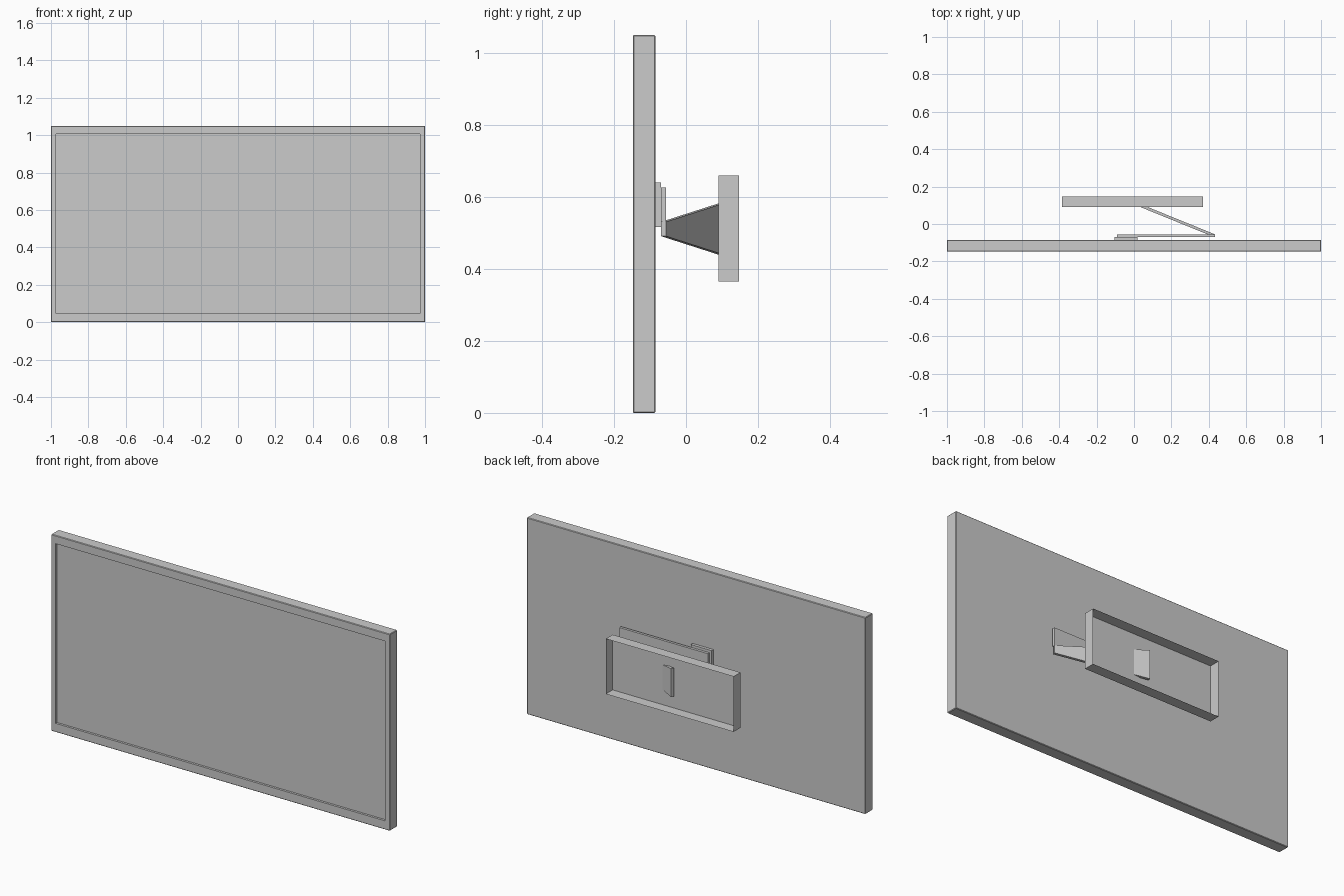
import bpy, bmesh
from mathutils import Vector

if "Cube" in bpy.data.objects:
    bpy.data.objects.remove(bpy.data.objects["Cube"])


def finish(name, bm):
    bmesh.ops.recalc_face_normals(bm, faces=bm.faces)
    mesh = bpy.data.meshes.new(name)
    bm.to_mesh(mesh)
    bm.free()
    obj = bpy.data.objects.new(name, mesh)
    bpy.context.collection.objects.link(obj)
    return obj


def box_bm(lo, hi):
    bm = bmesh.new()
    bmesh.ops.create_cube(bm, size=1)
    lo, hi = Vector(lo), Vector(hi)
    for v in bm.verts:
        v.co = (lo + hi) / 2 + v.co * (hi - lo)
    return bm


def facing(bm, axis, sign):
    bm.normal_update()
    return next(f for f in bm.faces if f.normal[axis] * sign > 0.9)


# Television: chamfered slab with a recessed screen
bm = box_bm((-1, -0.148, 0), (1, -0.085, 1.05))
bmesh.ops.bevel(bm, geom=bm.edges[:], offset=0.003, segments=1, affect='EDGES')
bm.normal_update()
front = max((f for f in bm.faces if f.normal.y < -0.9), key=lambda f: f.calc_area())
bmesh.ops.inset_region(bm, faces=[front], thickness=0.034)
for v in front.verts:
    v.co.z = 0.047 if v.co.z < 0.5 else 1.006
screen = bmesh.ops.extrude_discrete_faces(bm, faces=[front])["faces"][0]
bmesh.ops.translate(bm, verts=screen.verts[:], vec=(0, 0.012, 0))
finish("television", bm)

# Plate on the back of the television
finish("screen_plate", box_bm((-0.103, -0.085, 0.517), (0.02, -0.069, 0.64)))

# Straight arm lying along the television
finish("straight_arm", box_bm((-0.09, -0.069, 0.531), (0.432, -0.055, 0.626)))

# Angled arm widening from the elbow to the wall box, poking through its floor
bm = box_bm((-1, -1, -1), (1, 1, 1))
elbow, tip = Vector((0.432, -0.055, 0.511)), Vector((0.004, 0.119, 0.511))
along = (tip - elbow).normalized()
thick = Vector((-along.y, along.x, 0)) * 0.015
for v in bm.verts:
    end, half = (tip, 0.076) if v.co.x < 0 else (elbow, 0.02)
    side = thick if v.co.y < 0 else Vector()
    v.co = end + side + Vector((0, 0, half * v.co.z))
finish("angled_arm", bm)

# Wall box: thin tray open towards the wall
bm = box_bm((-0.385, 0.09, 0.365), (0.37, 0.148, 0.66))
bmesh.ops.delete(bm, geom=[facing(bm, 1, 1)], context='FACES_ONLY')
finish("wall_box", bm)
